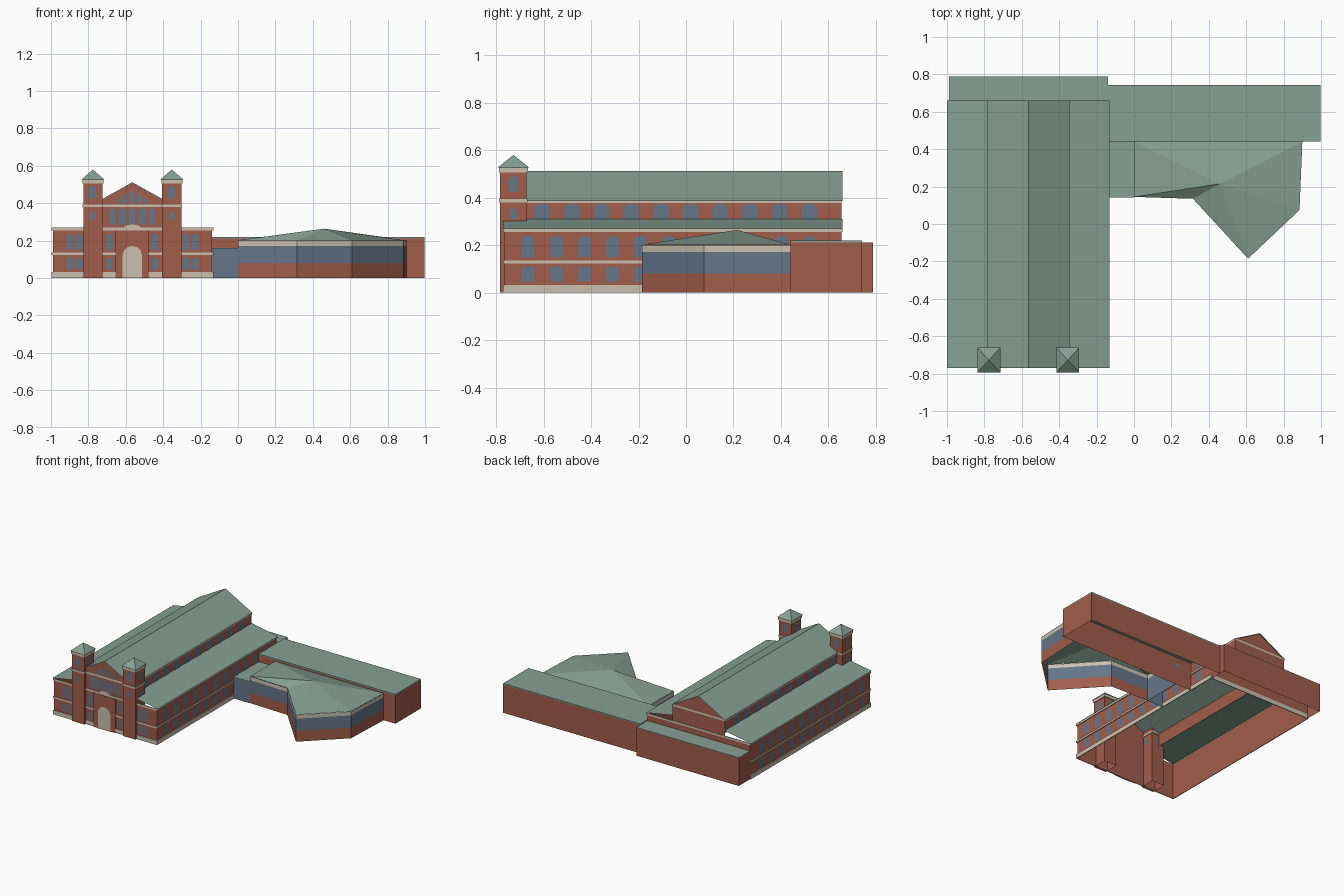
import bpy
import math

cube = bpy.data.objects.get("Cube")
if cube:
    bpy.data.objects.remove(cube, do_unlink=True)


def material(name, rgb):
    m = bpy.data.materials.new(name)
    m.use_nodes = True
    m.diffuse_color = (*rgb, 1)
    m.node_tree.nodes["Principled BSDF"].inputs["Base Color"].default_value = (*rgb, 1)
    return m


BRICK = material("red_brick", (0.36, 0.11, 0.07))
STONE = material("cream_stone", (0.60, 0.53, 0.43))
GLASS = material("blue_glass", (0.13, 0.18, 0.25))
ROOF = material("green_roof", (0.24, 0.35, 0.295))


def mesh(name, verts, faces, mat, thick=0, offset=-1):
    me = bpy.data.meshes.new(name)
    me.from_pydata(verts, [], faces)
    me.materials.append(mat)
    ob = bpy.data.objects.new(name, me)
    bpy.context.collection.objects.link(ob)
    if thick:
        mod = ob.modifiers.new("thickness", "SOLIDIFY")
        mod.thickness = thick
        mod.offset = offset
    return ob


def rect(x0, x1, y0, y1):
    return [(x0, y0), (x1, y0), (x1, y1), (x0, y1)]


def walls(name, outline, z0, z1, mat, thick=0, closed=True, lid=False):
    """Vertical shell over a counter-clockwise outline."""
    n = len(outline)
    verts = [(x, y, z) for z in (z0, z1) for x, y in outline]
    faces = [(i, (i + 1) % n, n + (i + 1) % n, n + i) for i in range(n if closed else n - 1)]
    if lid:
        faces.append(tuple(range(n, 2 * n)))
    return mesh(name, verts, faces, mat, thick)


def slab(name, outline, z, mat, thick=0.008):
    return mesh(name, [(x, y, z) for x, y in outline], [tuple(range(len(outline)))], mat, thick)


def pyramid(name, outline, z, apex, mat):
    n = len(outline)
    return mesh(name, [(x, y, z) for x, y in outline] + [apex],
                [(i, (i + 1) % n, n) for i in range(n)], mat)


def arches(name, axis, plane, centres, width, z0, z1, rise, mat=GLASS):
    """Row of arch-topped panes lying in one plane (axis 'x' or 'y' is the row direction)."""
    verts, faces = [], []
    for c in centres:
        pts = [(c - width / 2, z0), (c + width / 2, z0)]
        for k in range(7):
            a = math.pi * k / 6
            pts.append((c + width / 2 * math.cos(a), z1 - rise + rise * math.sin(a)))
        faces.append(tuple(range(len(verts), len(verts) + len(pts))))
        verts += [(u, plane, z) if axis == "x" else (plane, u, z) for u, z in pts]
    return mesh(name, verts, faces, mat)


# Main hall: axis, walls and stone courses
MID = -0.565
LEFT, RIGHT, FRONT, BACK = -0.99, -0.138, -0.765, 0.655
walls("hall_walls", rect(LEFT, RIGHT, FRONT, BACK), 0, 0.265, BRICK)
course = rect(LEFT - 0.006, RIGHT + 0.006, FRONT - 0.006, BACK + 0.004)
for name, z0, z1 in (("stone_base", 0, 0.032), ("stone_middle_course", 0.122, 0.136),
                     ("stone_cornice", 0.255, 0.27)):
    walls(name, course, z0, z1, STONE, 0.008)

# Aisle roofs, nave walls and nave roof
HALF = 0.217
for side, outer in ((-1, -1.0), (1, -0.13)):
    x = MID + side * HALF
    tag = "left" if side > 0 else "right"
    mesh(tag + "_aisle_roof", [(outer, -0.77, 0.271), (x, -0.77, 0.31),
                               (x, 0.66, 0.31), (outer, 0.66, 0.271)], [(0, 1, 2, 3)], ROOF)
    mesh(tag + "_nave_wall", [(x, FRONT, 0.29), (x, BACK, 0.29),
                              (x, BACK, 0.39), (x, FRONT, 0.39)], [(0, 1, 2, 3)], BRICK)
    xb = x + side * 0.004
    mesh(tag + "_nave_cornice", [(xb, FRONT, 0.378), (xb, BACK, 0.378),
                                 (xb, BACK, 0.39), (xb, FRONT, 0.39)], [(0, 1, 2, 3)], STONE)
    # Long rows of windows
    arches(tag + "_nave_windows", "y", x + side * 0.003,
           [-0.605 + 0.125 * i for i in range(10)], 0.066, 0.31, 0.376, 0.022)
    wall_x = (RIGHT if side > 0 else LEFT) + side * 0.003
    rows = [-0.665 + 0.1185 * i for i in range(11)]
    arches(tag + "_upper_windows", "y", wall_x, rows, 0.055, 0.15, 0.238, 0.014)
    arches(tag + "_lower_windows", "y", wall_x, rows, 0.055, 0.046, 0.11, 0.008)

eave = 0.222
mesh("nave_roof", [(MID + dx, y, z) for y in (-0.77, 0.66)
                   for dx, z in ((-eave, 0.389), (0, 0.512), (eave, 0.389))],
     [(0, 1, 4, 3), (1, 2, 5, 4)], ROOF, 0.004)

for name, y, sign in (("front_gable", FRONT, -1), ("back_gable", BACK, 1)):
    mesh(name, [(MID - HALF, y, 0.2), (MID + HALF, y, 0.2), (MID + HALF, y, 0.388),
                (MID, y, 0.507), (MID - HALF, y, 0.388)], [(0, 1, 2, 3, 4)], BRICK)
    yb = y + sign * 0.004
    mesh(name + "_course", [(MID - HALF, yb, 0.38), (MID + HALF, yb, 0.38),
                            (MID + HALF, yb, 0.394), (MID - HALF, yb, 0.394)],
         [(0, 1, 2, 3)], STONE)

# Front windows
pane = FRONT - 0.003
arches("front_gallery_windows", "x", pane, [MID + 0.052 * i for i in range(-2, 3)],
       0.036, 0.285, 0.374, 0.016)
for i in range(-2, 3):
    arches("gable_window", "x", pane, [MID + 0.036 * i], 0.025, 0.4, 0.465 - 0.018 * abs(i), 0.01)
sides = [MID + s * d for s in (-1, 1) for d in (0.12, 0.285, 0.335)]
arches("front_upper_windows", "x", pane, sides, 0.036, 0.15, 0.236, 0.014)
arches("front_lower_windows", "x", pane, sides, 0.036, 0.046, 0.108, 0.008)

# Entrance porch and doorway
walls("entrance_porch", rect(MID - 0.09, MID + 0.09, -0.776, FRONT), 0, 0.255, BRICK)
arches("doorway", "x", -0.779, [MID], 0.104, 0, 0.172, 0.05, STONE)
arches("door_crest", "x", -0.773, [MID], 0.09, 0.268, 0.286, 0.016, STONE)

# Twin towers
for side in (-1, 1):
    tx, ty, r = MID + side * 0.211, -0.727, 0.051
    tag = "left" if side > 0 else "right"
    plan = lambda d, e=0.0: rect(tx - d, tx + d, ty - d - 0.005, ty + d + 0.005)
    walls(tag + "_tower", plan(r), 0, 0.505, BRICK)
    walls(tag + "_tower_course", plan(r + 0.004), 0.38, 0.394, STONE, 0.006)
    walls(tag + "_tower_cap", plan(r + 0.005), 0.505, 0.527, STONE, 0.006)
    pyramid(tag + "_tower_roof", plan(r + 0.01), 0.527, (tx, ty, 0.58), ROOF)
    reach = r + 0.005 + 0.003
    for s in (-1, 1):
        for z0, z1, w in ((0.425, 0.49, 0.04), (0.31, 0.355, 0.03)):
            arches(tag + "_tower_pane", "x", ty + s * reach, [tx], w, z0, z1, 0.012)
            arches(tag + "_tower_pane", "y", tx + s * (r + 0.003), [ty], w, z0, z1, 0.012)

# Rear block and long wing
rear = rect(-0.99, -0.14, BACK, 0.788)
walls("rear_block", rear, 0, 0.208, BRICK)
slab("rear_block_roof", rear, 0.212, ROOF, 0.004)
wing = rect(-0.14, 0.998, 0.44, 0.742)
walls("long_wing", wing, 0, 0.212, BRICK)
slab("long_wing_roof", wing, 0.22, ROOF)

# Glazed link
link = rect(RIGHT, 0, 0.142, 0.44)
walls("glazed_link", link, 0, 0.157, GLASS)
slab("glazed_link_roof", link, 0.162, ROOF, 0.005)

# Angular pavilion
pavilion = [(0, 0.44), (0, 0.145), (0.315, 0.135), (0.61, -0.185), (0.885, 0.075), (0.9, 0.44)]
for name, z0, z1, mat in (("pavilion_base", 0, 0.08, BRICK), ("pavilion_glazing", 0.08, 0.172, GLASS),
                          ("pavilion_fascia", 0.172, 0.201, STONE)):
    walls(name, pavilion, z0, z1, mat, closed=False)
pyramid("pavilion_roof", pavilion, 0.202, (0.46, 0.215, 0.264), ROOF)
